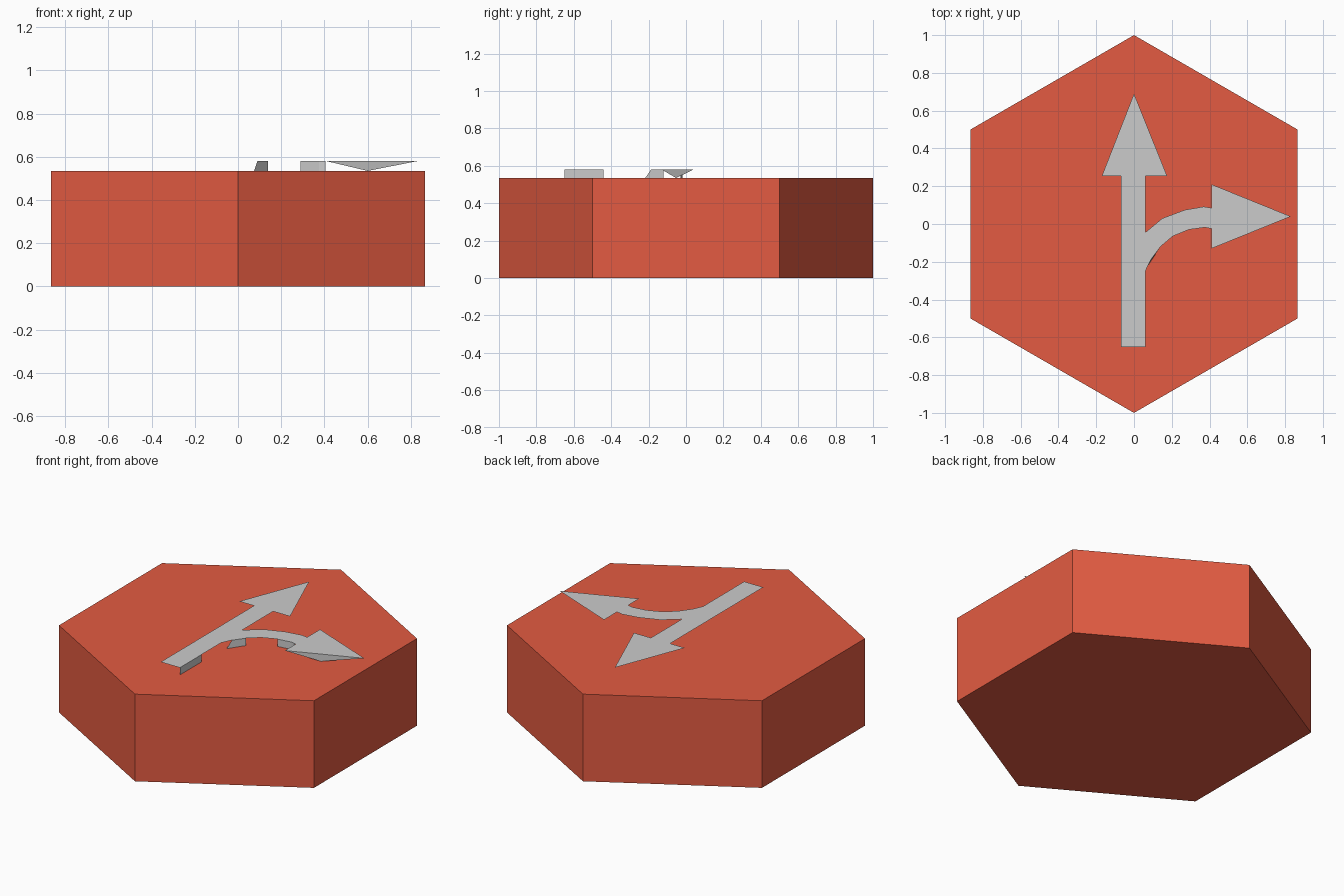
import bpy, math

if "Cube" in bpy.data.objects:
    bpy.data.objects.remove(bpy.data.objects["Cube"])

BASE_TOP, ARROW_TOP = 0.535, 0.58


def mesh_object(name, verts, faces):
    mesh = bpy.data.meshes.new(name)
    mesh.from_pydata(verts, [], faces)
    mesh.update()
    obj = bpy.data.objects.new(name, mesh)
    bpy.context.collection.objects.link(obj)
    return obj


# Hexagonal tile, corners pointing along y
bpy.ops.mesh.primitive_cylinder_add(vertices=6, radius=1, depth=BASE_TOP,
                                    location=(0, 0, BASE_TOP / 2))
tile = bpy.context.object
tile.name = "hexagon_tile"
red = bpy.data.materials.new("tile_red")
red.diffuse_color = (0.77, 0.105, 0.054, 1)
red.use_nodes = True
red.node_tree.nodes["Principled BSDF"].inputs["Base Color"].default_value = red.diffuse_color
tile.data.materials.append(red)

# Raised arrow sheet: straight arrow with a branch curving right
outline = [
    (-0.07, -0.65), (0.06, -0.65), (0.06, -0.25),
    (0.09, -0.187), (0.14, -0.12), (0.205, -0.065), (0.29, -0.03),
    (0.375, -0.018), (0.41, -0.025),
    (0.41, -0.13), (0.83, 0.04), (0.41, 0.21), (0.41, 0.085),
    (0.37, 0.092), (0.27, 0.075), (0.15, 0.03), (0.06, -0.045),
    (0.06, 0.255), (0.175, 0.255), (0.0, 0.69), (-0.17, 0.255), (-0.07, 0.255),
]
mesh_object("arrow_sign", [(x, y, ARROW_TOP) for x, y in outline],
            [list(range(len(outline)))])


# Short wall pieces holding the sheet up
def wall(name, bottom, top):
    verts = [(x, y, BASE_TOP) for x, y in bottom]
    verts += [(x, y, ARROW_TOP) for x, y in reversed(top)]
    mesh_object(name, verts, [list(range(len(verts)))])


shaft = [(0.06, -0.65), (0.06, -0.44)]
wall("shaft_wall", shaft, shaft)
wall("inner_bend_wall", [(0.075, -0.218), (0.14, -0.12)],
     [(0.09, -0.187), (0.14, -0.12)])
bend_end = [(0.29, -0.03), (0.375, -0.018)]
wall("outer_bend_wall", bend_end, bend_end)
neck = [(0.375, -0.018), (0.405, -0.024)]
wall("neck_wall", neck, neck)
wall("head_wall", [(0.6, -0.053)], [(0.41, -0.13), (0.83, 0.04)])
